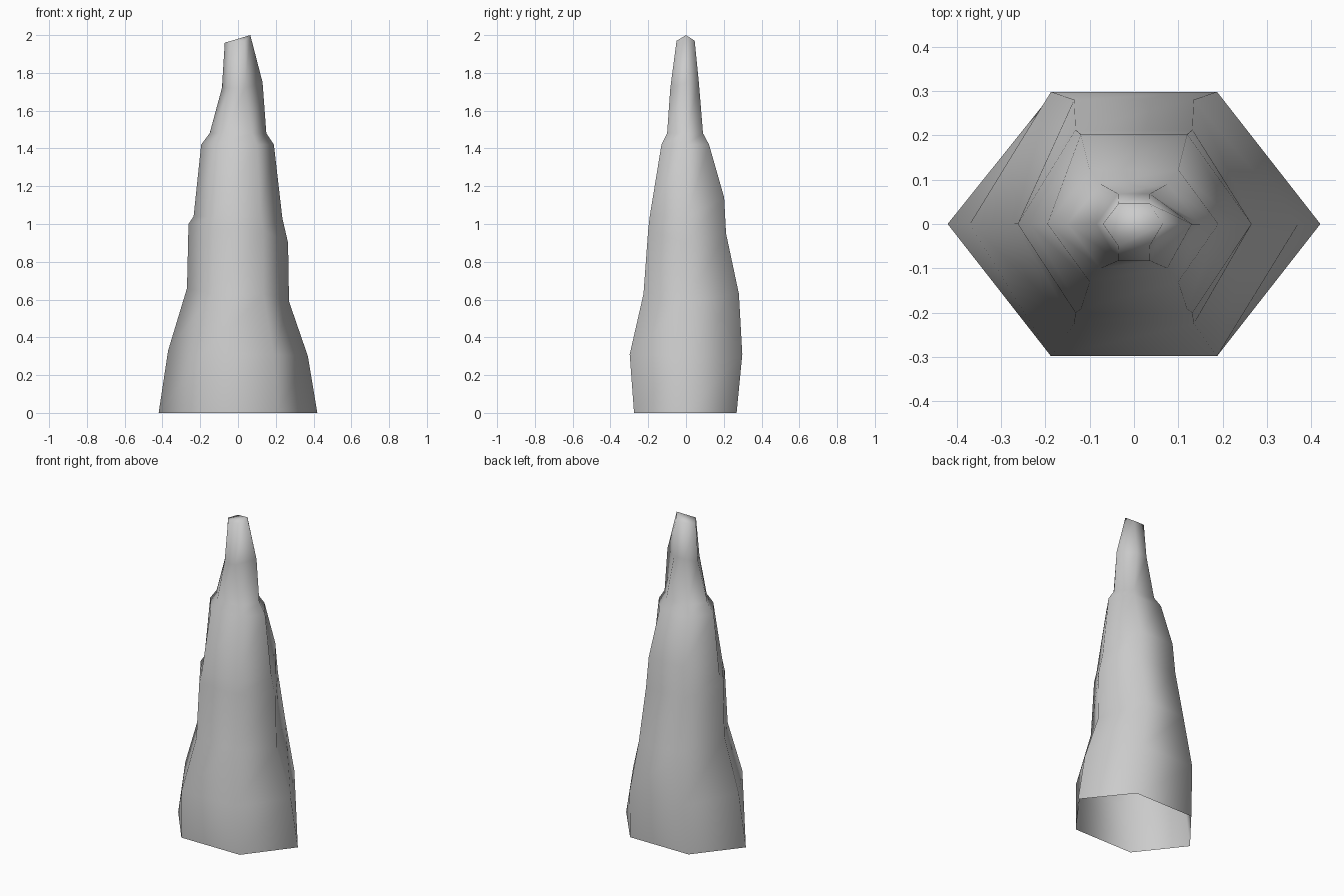
import bpy, bmesh

if "Cube" in bpy.data.objects:
    bpy.data.objects.remove(bpy.data.objects["Cube"])

# One row per ring, bottom to top:
# (left x, z), (right x, z), corner half width, (front y, z), (back y, z)
RINGS = [
    ((-.42, 0), (.42, 0), .205, (-.275, 0), (.268, 0)),
    ((-.37, .33), (.37, .30), .187, (-.298, .31), (.298, .31)),
    ((-.27, .66), (.27, .59), .135, (-.225, .63), (.28, .63)),
    ((-.262, 1.0), (.265, .90), .132, (-.20, .97), (.212, .95)),
    ((-.235, 1.04), (.235, 1.03), .12, (-.192, 1.04), (.202, 1.14)),
    ((-.195, 1.42), (.19, 1.42), .10, (-.13, 1.42), (.122, 1.42)),
    ((-.15, 1.48), (.15, 1.48), .075, (-.10, 1.48), (.09, 1.48)),
    ((-.085, 1.72), (.13, 1.75), .036, (-.083, 1.72), (.068, 1.75)),
    ((-.07, 1.96), (.065, 2.0), .035, (-.05, 1.97), (.046, 1.97)),
]

stone = bpy.data.materials.new("grey stone")
stone.diffuse_color = (.6, .6, .6, 1)
stone.use_nodes = True
stone.node_tree.nodes["Principled BSDF"].inputs["Base Color"].default_value = stone.diffuse_color

# Six-sided rock spire, open underneath
bm = bmesh.new()
loops = []
for (lx, lz), (rx, rz), w, (fy, fz), (by, bz) in RINGS:
    points = [(lx, 0, lz), (-w, fy, fz), (w, fy, fz),
              (rx, 0, rz), (w, by, bz), (-w, by, bz)]
    loops.append([bm.verts.new(p) for p in points])
for low, high in zip(loops, loops[1:]):
    for i in range(6):
        j = (i + 1) % 6
        bm.faces.new((low[i], low[j], high[j], high[i]))
bm.faces.new(loops[-1])  # slanted tip
for face in bm.faces:
    face.smooth = True

mesh = bpy.data.meshes.new("rock_spire")
bm.to_mesh(mesh)
bm.free()
mesh.materials.append(stone)
spire = bpy.data.objects.new("rock_spire", mesh)
bpy.context.collection.objects.link(spire)
